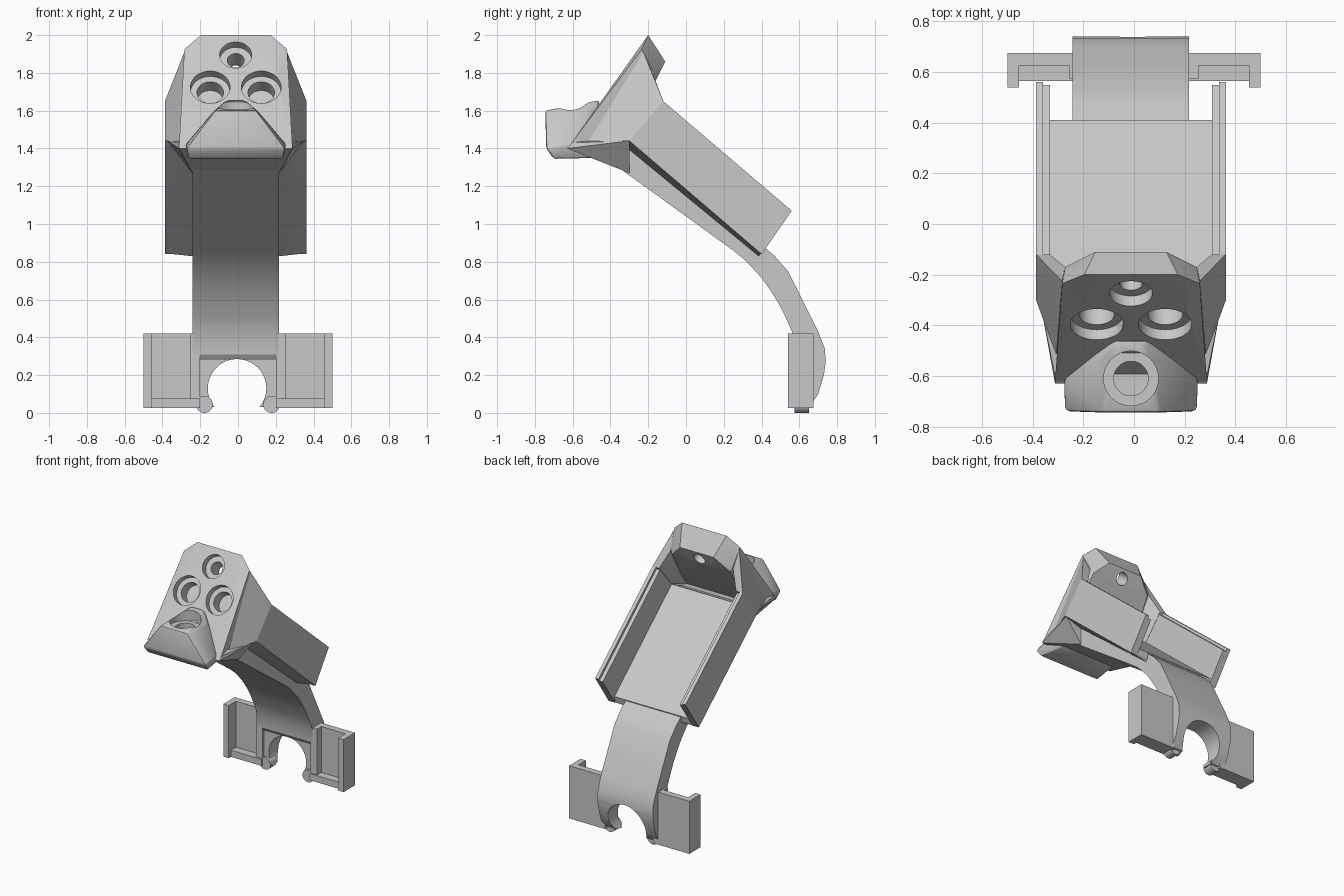
import bpy, bmesh
from mathutils import Vector, Matrix

if "Cube" in bpy.data.objects:
    bpy.data.objects.remove(bpy.data.objects["Cube"], do_unlink=True)

GREY = (0.58, 0.58, 0.58, 1)
mat = bpy.data.materials.new("plain grey")
mat.use_nodes = True
mat.diffuse_color = GREY
mat.node_tree.nodes["Principled BSDF"].inputs["Base Color"].default_value = GREY

CX = -0.012  # centre line of the holder
parts = []


def finish(name, bm):
    bmesh.ops.recalc_face_normals(bm, faces=bm.faces)
    me = bpy.data.meshes.new(name)
    bm.to_mesh(me)
    bm.free()
    ob = bpy.data.objects.new(name, me)
    bpy.context.collection.objects.link(ob)
    me.materials.append(mat)
    parts.append(ob)
    return ob


def prism(name, profile, x0, x1):
    """Side profile of (y, z) points pulled along x."""
    bm = bmesh.new()
    face = bm.faces.new([bm.verts.new((x0, y, z)) for y, z in profile])
    ext = bmesh.ops.extrude_face_region(bm, geom=[face])["geom"]
    moved = [v for v in ext if isinstance(v, bmesh.types.BMVert)]
    bmesh.ops.translate(bm, verts=moved, vec=(x1 - x0, 0, 0))
    return finish(name, bm)


def hull(name, points):
    bm = bmesh.new()
    for p in points:
        bm.verts.new(p)
    res = bmesh.ops.convex_hull(bm, input=bm.verts)
    junk = {e for e in res["geom_interior"] + res["geom_unused"] if isinstance(e, bmesh.types.BMVert)}
    bmesh.ops.delete(bm, geom=list(junk), context='VERTS')
    bmesh.ops.dissolve_limit(bm, angle_limit=0.01, verts=bm.verts, edges=bm.edges)
    return finish(name, bm)


def both(points):
    """Half-width points repeated on each side of the centre line."""
    return [(CX + s * x, y, z) for s in (1, -1) for x, y, z in points]


def box(name, xs, ys, zs):
    return prism(name, [(ys[0], zs[0]), (ys[1], zs[0]), (ys[1], zs[1]), (ys[0], zs[1])], *xs)


def rod(name, start, end, r):
    a, b = Vector(start), Vector(end)
    d = b - a
    m = Matrix.Translation((a + b) / 2) @ d.to_track_quat('Z', 'Y').to_matrix().to_4x4()
    bm = bmesh.new()
    bmesh.ops.create_cone(bm, cap_ends=True, segments=40, radius1=r, radius2=r,
                          depth=d.length, matrix=m)
    return finish(name, bm)


def apply(ob, mod):
    bpy.context.view_layer.objects.active = ob
    bpy.ops.object.modifier_apply(modifier=mod.name)


def cut(ob, start, end, r):
    cutter = rod("cutter", start, end, r)
    mod = ob.modifiers.new("cut", 'BOOLEAN')
    mod.operation, mod.solver, mod.object = 'DIFFERENCE', 'EXACT', cutter
    apply(ob, mod)
    parts.remove(cutter)
    bpy.data.objects.remove(cutter, do_unlink=True)


# Sloping tray: side walls with an inner step, and a floor with a chamfered underside
wall = [(-.30, 1.44), (-.12, 1.65), (.56, 1.07), (.40, .84)]
step = [(-.30, 1.44), (-.13, 1.635), (.548, 1.053), (.40, .84)]
for side, s in (("left", 1), ("right", -1)):
    prism(side + "_tray_wall", wall, CX + s * .348, CX + s * .375)
    prism(side + "_tray_step", step, CX + s * .32, CX + s * .35)
hull("tray_floor", both([(.373, -.30, 1.44), (.373, .40, .845), (.373, -.27, 1.475),
                         (.373, .41, .89), (.235, -.32, 1.41), (.235, .385, .83)]))

# Curved arm running under the tray and down to the clip
arm = prism("arm", [(-.40, 1.33), (.25, .86), (.30, .82), (.35, .77), (.40, .715), (.45, .645),
                    (.49, .58), (.53, .50), (.57, .41), (.575, .31), (.595, .28), (.595, .03),
                    (.66, .04), (.70, .10), (.73, .20), (.74, .27), (.735, .34), (.70, .43),
                    (.62, .59), (.54, .75), (.47, .83), (.40, .89), (-.27, 1.46)],
            CX - .23, CX + .23)
cut(arm, (-.005, .4, .13), (-.005, .9, .13), .155)

# Clip tips and the two pocket brackets
for side, s in (("left", 1), ("right", -1)):
    rod(side + "_clip_tip", (s * .178, .575, .045), (s * .178, .65, .045), .045)
    box(side + "_bracket_back", (s * .2, s * .5), (.625, .675), (.025, .42))
    box(side + "_bracket_base", (s * .2, s * .49), (.565, .63), (.025, .075))
    box(side + "_bracket_rib", (s * .2, s * .255), (.575, .63), (.025, .42))
    box(side + "_bracket_lip", (s * .455, s * .5), (.54, .63), (.025, .42))

# Head plate with three stepped sockets
head = hull("head_plate", both([(.185, -.20, 2.0), (.272, -.235, 1.925), (.30, -.62, 1.41),
                                (.14, -.11, 1.86), (.26, -.17, 1.80), (.24, -.16, 1.76),
                                (.27, -.36, 1.46)]))
normal = Vector((0, -.81, .58))
for x, z, r, inner, depth in ((-.135, 1.725, .105, .07, .13),
                              (.135, 1.725, .105, .07, .13), (0, 1.895, .085, .045, .4)):
    p = Vector((CX + x, -.2 - (2 - z) * .717, z))
    cut(head, p + normal * .12, p - normal * .05, r)
    cut(head, p + normal * .12, p - normal * depth, inner)

# Cheeks joining the plate to the tray walls
for side, s in (("left", 1), ("right", -1)):
    pts = [(.272, -.225, 1.91), (.295, -.52, 1.43), (.375, -.12, 1.65), (.375, -.30, 1.44),
           (.32, -.12, 1.65), (.32, -.27, 1.475), (.26, -.17, 1.78), (.255, -.36, 1.46)]
    hull(side + "_cheek", [(CX + s * x, y, z) for x, y, z in pts])

# Throat under the head, blending into the arm
hull("throat", both([(.30, -.63, 1.40), (.30, -.60, 1.43), (.26, -.48, 1.36), (.23, -.38, 1.315),
                     (.23, -.30, 1.27), (.36, -.30, 1.44), (.25, -.30, 1.47)]))

# Projecting nose with a round cup
nose = hull("nose", both([(.262, -.74, 1.40), (.25, -.70, 1.345), (.22, -.48, 1.35),
                          (.265, -.62, 1.42), (.11, -.745, 1.60), (.12, -.52, 1.595),
                          (.05, -.46, 1.655), (.2, -.48, 1.42)]))
bev = nose.modifiers.new("round", 'BEVEL')
bev.width, bev.segments = .012, 2
apply(nose, bev)
cut(nose, (CX, -.61, 1.8), (CX, -.61, 1.565), .108)
cut(nose, (CX, -.61, 1.8), (CX, -.61, 1.45), .068)

bpy.ops.object.select_all(action='DESELECT')
for ob in parts:
    ob.select_set(True)
bpy.context.view_layer.objects.active = arm
bpy.ops.object.shade_smooth_by_angle(angle=0.5)
